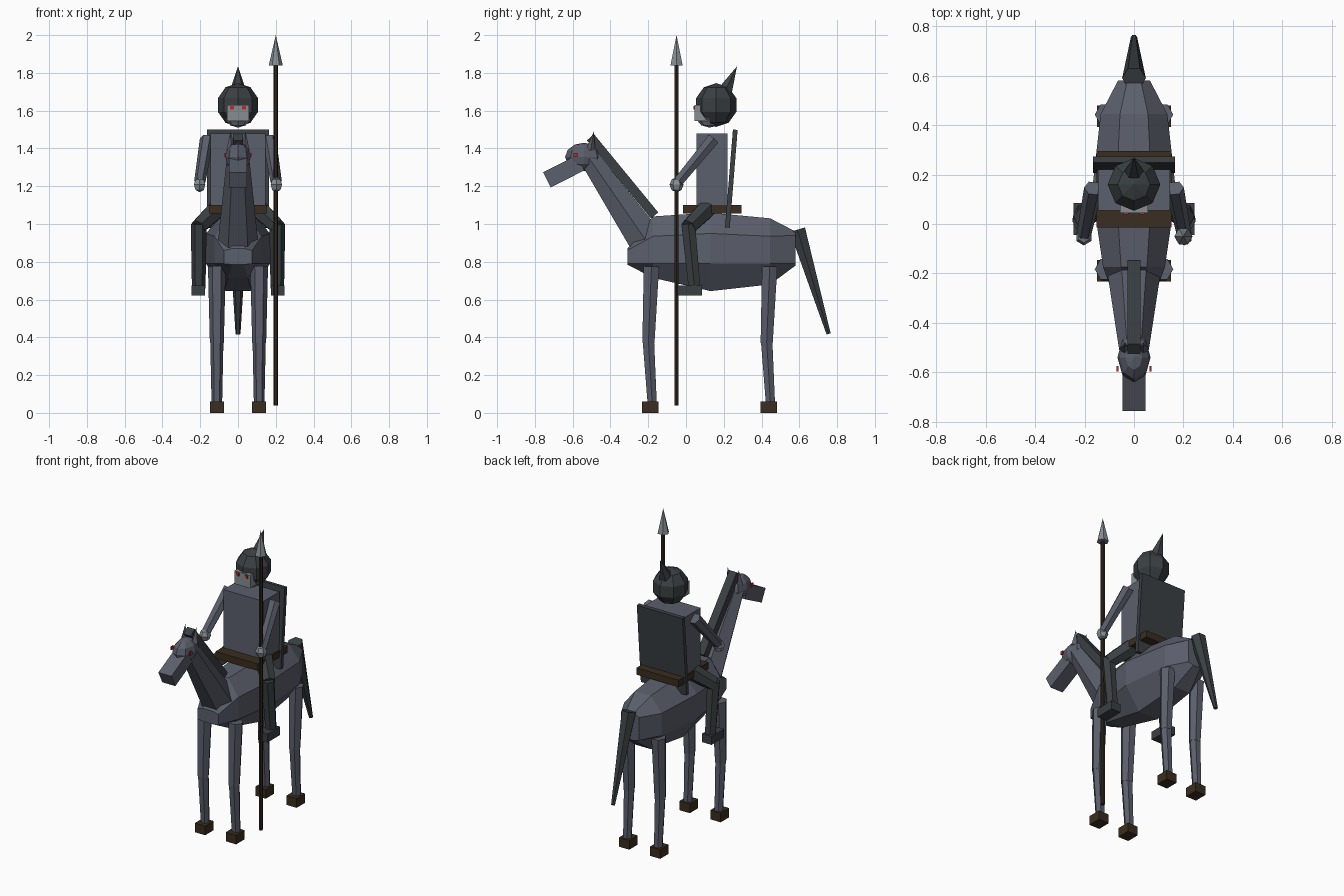
import bpy, bmesh, math
from mathutils import Vector, Matrix

if "Cube" in bpy.data.objects:
    bpy.data.objects.remove(bpy.data.objects["Cube"])


def mat(name, rgb):
    m = bpy.data.materials.new(name)
    m.diffuse_color = (*rgb, 1)
    m.use_nodes = True
    m.node_tree.nodes["Principled BSDF"].inputs["Base Color"].default_value = m.diffuse_color
    return m


GREY = mat("slate grey", (0.105, 0.115, 0.15))
DARK = mat("dark iron", (0.042, 0.05, 0.054))
BROWN = mat("dark leather", (0.042, 0.027, 0.014))
WOOD = mat("dark wood", (0.028, 0.02, 0.012))
PALE = mat("pale steel", (0.24, 0.27, 0.29))
RED = mat("red", (0.55, 0.02, 0.02))


def finish(name, bm, m):
    bmesh.ops.recalc_face_normals(bm, faces=bm.faces)
    me = bpy.data.meshes.new(name)
    bm.to_mesh(me)
    bm.free()
    me.materials.append(m)
    ob = bpy.data.objects.new(name, me)
    bpy.context.collection.objects.link(ob)
    return ob


def box(name, c, size, m, tilt=0):
    """Box, tilted about the x axis."""
    bm = bmesh.new()
    bmesh.ops.create_cube(bm, size=1, matrix=Matrix.Translation(c)
                          @ Matrix.Rotation(tilt, 4, 'X') @ Matrix.Diagonal((*size, 1)))
    return finish(name, bm, m)


def limb(name, a, b, ra, rb, m, sides=6, spin=0):
    """Tapered prism from a to b with a corner towards x."""
    a, b = Vector(a), Vector(b)
    w = (b - a).normalized()
    u = Vector((1, 0, 0))
    u = (u - w * u.dot(w)).normalized()
    v = w.cross(u)
    bm = bmesh.new()
    rings = []
    for p, r in ((a, ra), (b, rb)):
        n = sides if r > 0 else 1
        rings.append([bm.verts.new(p + r * (u * math.cos(t) + v * math.sin(t)))
                      for t in (spin + math.tau * i / sides for i in range(n))])
    for i in range(sides):
        j = (i + 1) % sides
        if rb > 0:
            bm.faces.new((rings[0][i], rings[0][j], rings[1][j], rings[1][i]))
        else:
            bm.faces.new((rings[0][i], rings[0][j], rings[1][0]))
    for r in rings:
        if len(r) > 2:
            bm.faces.new(r)
    return finish(name, bm, m)


def ball(name, c, size, m, seg=8, rings=5):
    bm = bmesh.new()
    bmesh.ops.create_uvsphere(bm, u_segments=seg, v_segments=rings, radius=1,
                              matrix=Matrix.Translation(c) @ Matrix.Diagonal((*size, 1)))
    return finish(name, bm, m)


# Horse barrel: eight-cornered rings along y (y, half width, bottom, side low, side high, top)
bm = bmesh.new()
loops = []
for y, w, zb, z1, z2, zt in ((-.31, .075, .785, .79, .86, .87),
                             (-.175, .125, .715, .79, .935, 1.04),
                             (.13, .17, .645, .79, .95, 1.06),
                             (.445, .135, .68, .79, .935, 1.03),
                             (.58, .065, .78, .79, .94, .96)):
    pts = [(w, z1), (w, z2), (.42 * w, zt), (-.42 * w, zt),
           (-w, z2), (-w, z1), (-.42 * w, zb), (.42 * w, zb)]
    loops.append([bm.verts.new((x, y, z)) for x, z in pts])
for p, q in zip(loops, loops[1:]):
    for i in range(8):
        j = (i + 1) % 8
        bm.faces.new((p[i], p[j], q[j], q[i]))
bm.faces.new(loops[0])
bm.faces.new(loops[-1])
finish("horse_body", bm, GREY)

# Horse neck, head, mane and tail
limb("horse_neck", (0, -.215, .917), (0, -.51, 1.345), .105, .06, GREY)
ball("horse_head", (0, -.54, 1.355), (.067, .1, .075), GREY, 8, 6)
box("horse_muzzle", (0, -.647, 1.279), (.094, .2, .09), GREY, math.radians(27))
box("mane", (0, -.336, 1.252), (.054, .05, .535), DARK, math.radians(39.4))
limb("tail", (0, .59, .97), (0, .755, .418), .048, .013, DARK)

# Horse legs, hooves, ears and eyes
for s, side in ((1, "right"), (-1, "left")):
    for end, y in (("front", -.183), ("hind", .443)):
        x = .112 * s
        knee = (x, y - .016, .37)
        limb(f"{end}_{side}_upper_leg", (x, y, .775), knee, .047, .037, GREY)
        limb(f"{end}_{side}_lower_leg", (x, y - .016, .38), (x, y + .004, .05), .035, .028, GREY)
        box(f"{end}_{side}_hoof", (x, y - .006, .03), (.075, .087, .06), BROWN)
    limb(f"{side}_ear", (.036 * s, -.505, 1.39), (.04 * s, -.488, 1.49), .025, 0, GREY, 4)
    box(f"{side}_horse_eye", (.067 * s, -.585, 1.365), (.008, .022, .022), RED)

# Saddle
box("saddle", (0, .14, 1.077), (.305, .31, .045), BROWN)

# Rider torso and back shield
box("rider_torso", (0, .138, 1.285), (.29, .165, .39), GREY)
box("back_shield", (0, .24, 1.24), (.33, .025, .52), DARK, math.radians(-4.6))

# Rider head with helmet, spike and face
ball("helmet", (0, .16, 1.63), (.112, .112, .116), DARK)
limb("helmet_spike", (0, .205, 1.70), (0, .27, 1.835), .045, 0, DARK)
ball("chin", (0, .125, 1.575), (.07, .075, .065), PALE)
box("face", (0, .085, 1.588), (.115, .08, .085), PALE)

# Rider limbs
for s, side in ((1, "right"), (-1, "left")):
    box(f"{side}_rider_eye", (.032 * s, .043, 1.615), (.02, .008, .018), RED)
    limb(f"{side}_arm", (.165 * s, .145, 1.45), (.202 * s, -.04, 1.225), .037, .03, GREY)
    ball(f"{side}_hand", (.203 * s, -.05, 1.208), (.035, .037, .04), PALE, 6, 4)
    limb(f"{side}_thigh", (.11 * s, .11, 1.08), (.21 * s, .015, .985), .055, .045, DARK)
    limb(f"{side}_shin", (.208 * s, .012, 1.0), (.208 * s, .045, .66), .042, .036, DARK)
    box(f"{side}_foot", (.21 * s, .02, .648), (.07, .13, .055), DARK)

# Spear
limb("spear_shaft", (.2, -.05, .04), (.2, -.05, 1.86), .013, .013, WOOD)
limb("spear_head", (.2, -.05, 1.84), (.2, -.05, 2.0), .037, 0, PALE)
